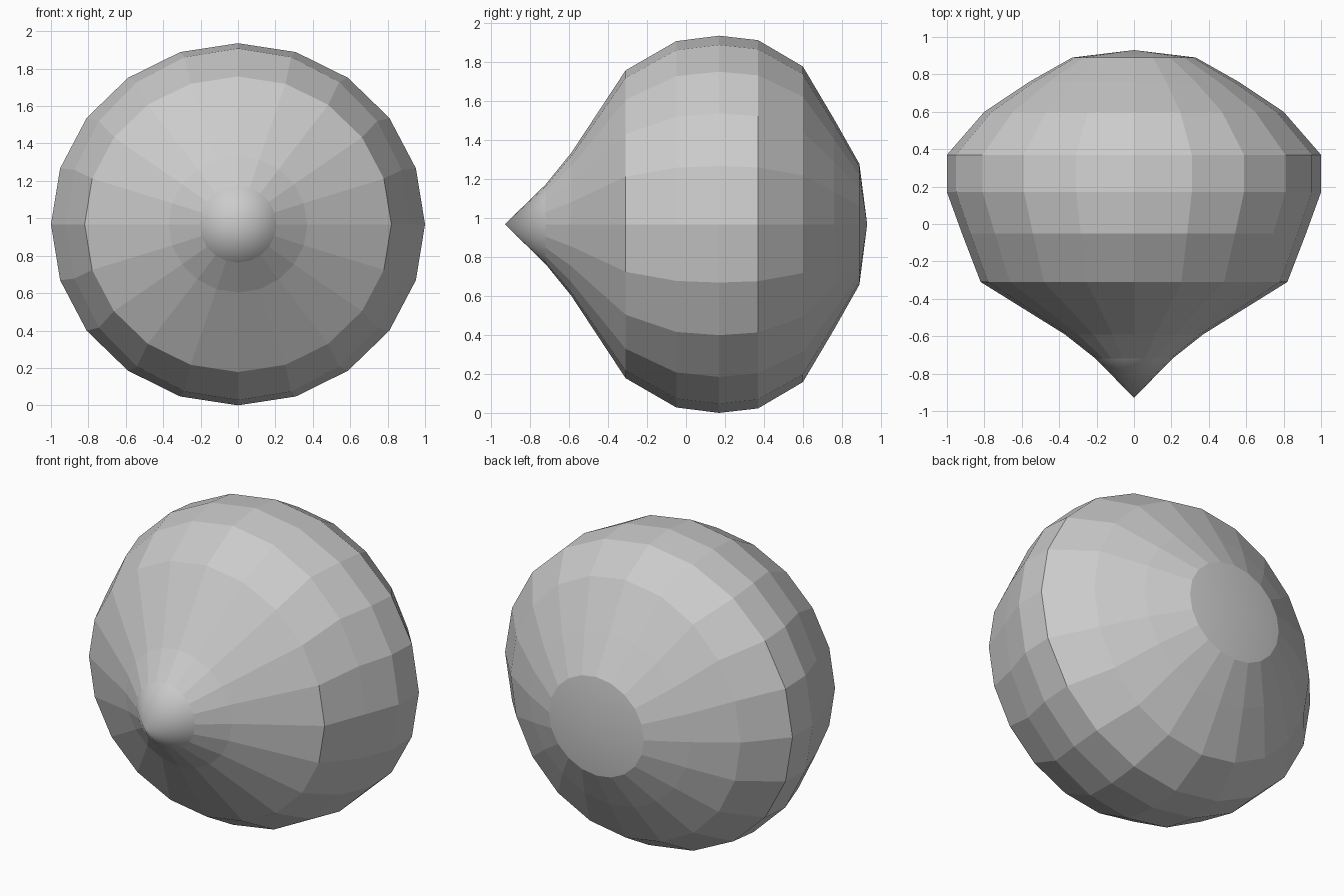
import bpy, bmesh
from math import cos, sin, tau

if "Cube" in bpy.data.objects:
    bpy.data.objects.remove(bpy.data.objects["Cube"])

SIDES = 20
CENTRE_Z = 0.968

# rings from front to back: (y, half width in x, half height in z)
RINGS = [(-0.72, 0.205, 0.205), (-0.59, 0.37, 0.365), (-0.31, 0.82, 0.79),
         (-0.05, 0.92, 0.94), (0.17, 1.0, 0.968), (0.37, 1.0, 0.945),
         (0.60, 0.80, 0.81), (0.76, 0.56, 0.54), (0.89, 0.33, 0.31)]
FRONT_TIP, BACK_TIP = -0.93, 0.93

bm = bmesh.new()


def ring(y, rx, rz):
    return [bm.verts.new((rx * cos(tau * i / SIDES), y,
                          CENTRE_Z + rz * sin(tau * i / SIDES))) for i in range(SIDES)]


def fan(loop, y):
    # smooth cone closing an end of the body
    tip = bm.verts.new((0, y, CENTRE_Z))
    for i in range(SIDES):
        bm.faces.new((loop[i], loop[(i + 1) % SIDES], tip)).smooth = True


# faceted body
loops = [ring(*r) for r in RINGS]
for a, b in zip(loops, loops[1:]):
    for i in range(SIDES):
        j = (i + 1) % SIDES
        bm.faces.new((a[i], a[j], b[j], b[i]))

# smooth pointed front and shallow rear cap
fan(loops[0], FRONT_TIP)
fan(loops[-1], BACK_TIP)
bmesh.ops.recalc_face_normals(bm, faces=bm.faces)

mesh = bpy.data.meshes.new("faceted_body")
bm.to_mesh(mesh)
bm.free()
bpy.context.collection.objects.link(bpy.data.objects.new("faceted_body", mesh))
